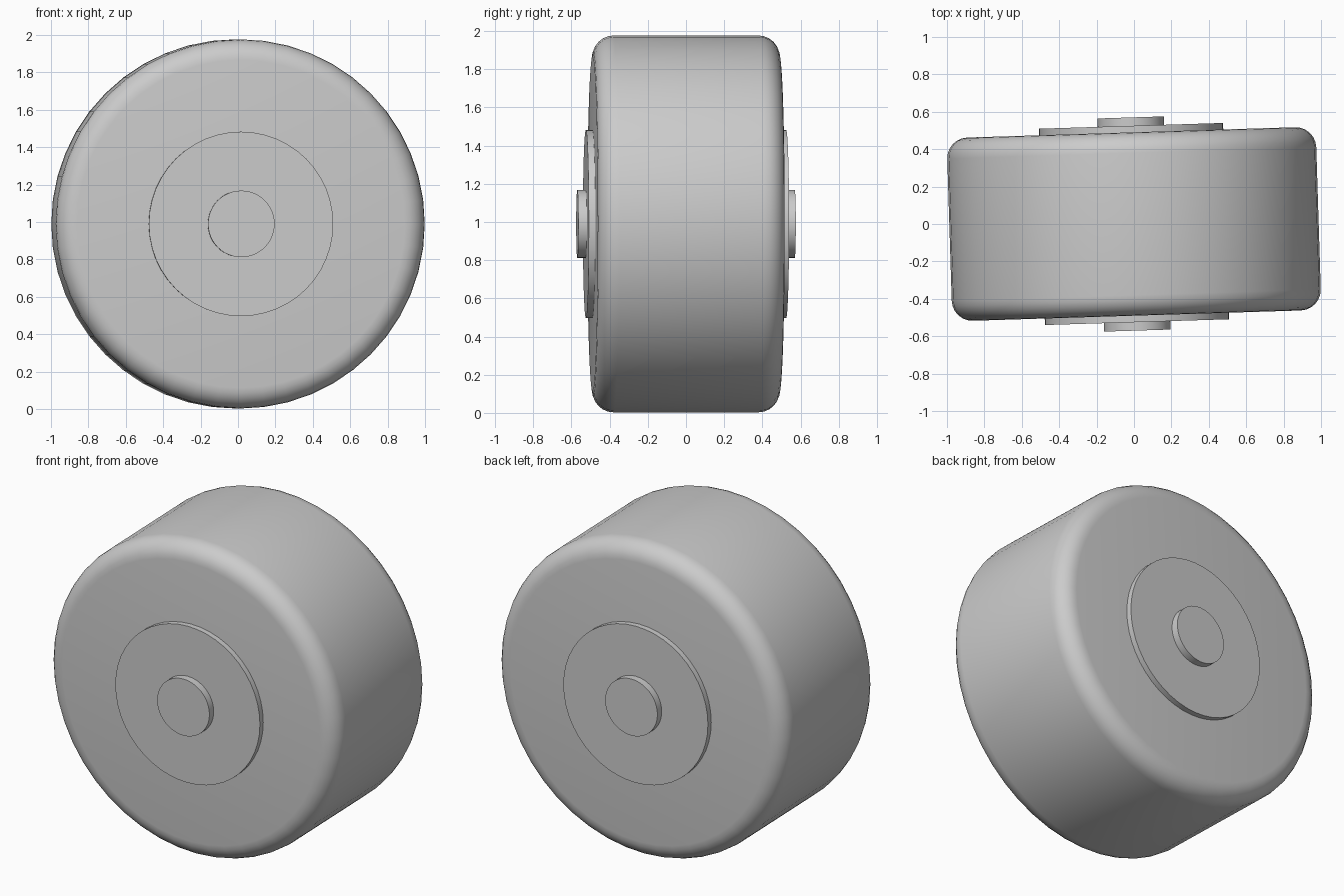
import bpy, bmesh, math
from mathutils import Matrix

default = bpy.data.objects.get("Cube")
if default:
    bpy.data.objects.remove(default, do_unlink=True)

# One plain grey for the whole wheel
grey = bpy.data.materials.new("plain grey")
grey.use_nodes = True
colour = (0.6, 0.6, 0.6, 1)
grey.diffuse_color = colour
grey.node_tree.nodes["Principled BSDF"].inputs["Base Color"].default_value = colour

CENTRE_Z = 0.99
YAW = math.radians(1.8)
SIDES = 48


def disc(name, radius, inner, outer, rounding=0):
    """Cylinder along y, between two distances on the axle, with optional rounded rims."""
    bm = bmesh.new()
    bmesh.ops.create_cone(bm, cap_ends=True, segments=SIDES, radius1=radius,
                          radius2=radius, depth=outer - inner)
    if rounding:
        rims = [e for e in bm.edges if abs(e.verts[0].co.z - e.verts[1].co.z) < 1e-4]
        bmesh.ops.bevel(bm, geom=rims, offset=rounding, segments=6,
                        profile=0.5, affect='EDGES')
    turn = (Matrix.Translation((0, 0, CENTRE_Z)) @ Matrix.Rotation(YAW, 4, 'Z')
            @ Matrix.Translation((0, (inner + outer) / 2, 0))
            @ Matrix.Rotation(math.pi / 2, 4, 'X'))
    bm.transform(turn)
    mesh = bpy.data.meshes.new(name)
    bm.to_mesh(mesh)
    bm.free()
    mesh.materials.append(grey)
    obj = bpy.data.objects.new(name, mesh)
    bpy.context.collection.objects.link(obj)
    bpy.ops.object.select_all(action='DESELECT')
    obj.select_set(True)
    bpy.context.view_layer.objects.active = obj
    bpy.ops.object.shade_smooth_by_angle(angle=math.radians(30))
    return obj


# Wide tyre with rounded shoulders
disc("tyre", 0.987, -0.49, 0.49, rounding=0.11)

# Raised hub plate and axle cap on each face
for side, sign in (("front", -1), ("back", 1)):
    for part, radius, start, end in (("hub_plate", 0.493, 0.48, 0.525),
                                     ("axle_cap", 0.178, 0.515, 0.57)):
        low, high = sorted((sign * start, sign * end))
        disc(f"{side}_{part}", radius, low, high)
